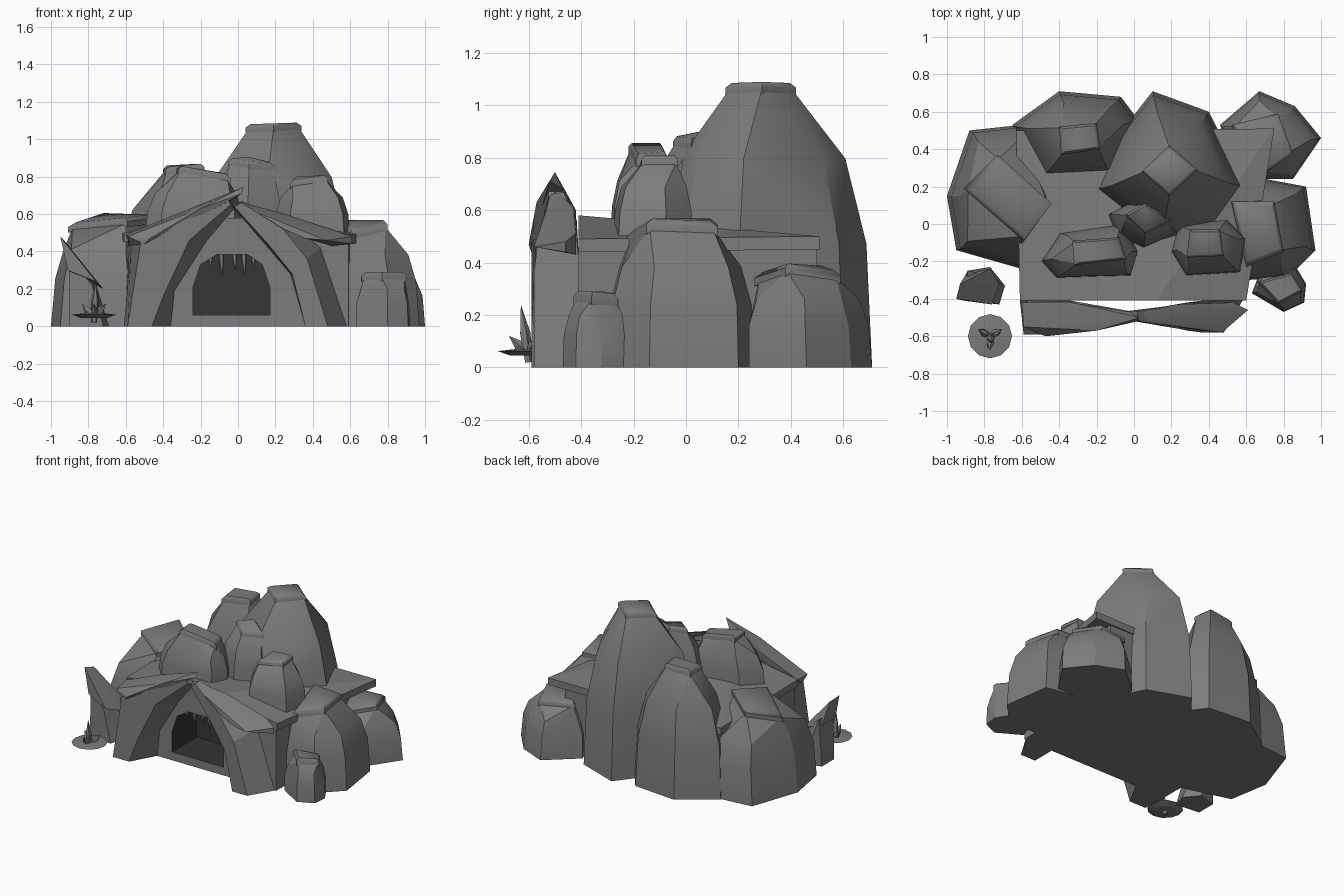
import bpy, bmesh, math
from mathutils import Vector


def material(name, v):
    m = bpy.data.materials.new(name)
    m.diffuse_color = (v, v, v, 1)
    return m


STONE = material("grey stone", 0.2)
DARK = material("cave darkness", 0.035)


def finish(name, bm, angle=None, mats=(STONE,)):
    bmesh.ops.recalc_face_normals(bm, faces=bm.faces)
    me = bpy.data.meshes.new(name)
    bm.to_mesh(me)
    bm.free()
    ob = bpy.data.objects.new(name, me)
    bpy.context.collection.objects.link(ob)
    for m in mats:
        me.materials.append(m)
    if angle:
        bpy.ops.object.select_all(action='DESELECT')
        ob.select_set(True)
        bpy.context.view_layer.objects.active = ob
        bpy.ops.object.shade_smooth_by_angle(angle=math.radians(angle))
    return ob


def hull(name, pts, angle=None, mats=(STONE,)):
    bm = bmesh.new()
    for p in pts:
        bm.verts.new(p)
    r = bmesh.ops.convex_hull(bm, input=bm.verts[:])
    junk = {g for g in r['geom_interior'] + r['geom_unused'] if isinstance(g, bmesh.types.BMVert)}
    bmesh.ops.delete(bm, geom=list(junk), context='VERTS')
    bmesh.ops.dissolve_limit(bm, angle_limit=math.radians(2), verts=bm.verts[:], edges=bm.edges[:])
    return finish(name, bm, angle, mats)


def prism(name, outline, y0, y1, inner=(), pinch=False):
    # x-z outline pulled from back (y1) to front (y0, own outline if given);
    # pinch narrows the depth towards x = 0
    def pos(x, y, z):
        if pinch:
            y = -0.49 + (y + 0.49) * min(1, 0.25 + abs(x) / 0.45)
        return (x, y, z)
    bm = bmesh.new()
    back = [bm.verts.new(pos(x, y1, z)) for x, z in outline]
    front = [bm.verts.new(pos(x, y0, z)) for x, z in (inner or outline)]
    bm.faces.new(back)
    bm.faces.new(front[::-1])
    n = len(outline)
    for i in range(n):
        bm.faces.new((back[i], front[i], front[(i + 1) % n], back[(i + 1) % n]))
    return finish(name, bm)


FULL = ((0, 1), (0.5, 0.97), (0.8, 0.83))
SLIM = ((0, 1), (0.45, 0.95), (0.76, 0.76))


def rock(name, base, z0, cap, thick=0.045, profile=FULL):
    # faceted boulder bulging from its base outline up to a tilted cap slab
    cap = [Vector(p) for p in cap]
    c = sum(cap, Vector()) / len(cap)
    zt = min(p.z for p in cap) - thick * 0.7
    bx = sum(p[0] for p in base) / len(base)
    by = sum(p[1] for p in base) / len(base)
    pts = []
    for f, s in profile:
        for x, y in base:
            ox, oy = bx + (c.x - bx) * f * 0.4, by + (c.y - by) * f * 0.4
            pts.append((ox + (x - bx) * s, oy + (y - by) * s, z0 + (zt - z0) * f))
    for p in cap:
        q = c + (p - c) * 0.9
        pts.append((q.x, q.y, q.z - thick * 0.6))
    hull(name, pts, angle=25)
    slab = []
    for p in cap:
        q = c + (p - c) * 0.82
        slab += [(q.x, q.y, q.z), (p.x, p.y, p.z - thick * 0.4), (p.x, p.y, p.z - thick)]
    hull(name + "_cap", slab, angle=50)


# Boulders standing on the ground
rock("peak_rock", [(0.1, 0.71), (0.4, 0.6), (0.6, 0.2), (0.44, -0.03), (0.15, -0.12),
                   (-0.22, 0.18), (-0.08, 0.48)], 0,
     [(0.19, 0.42, 1.085), (0.34, 0.29, 1.09), (0.19, 0.15, 1.085), (0.04, 0.28, 1.08)],
     profile=SLIM)
rock("back_left_rock", [(-0.65, 0.53), (-0.4, 0.71), (-0.07, 0.68), (0.02, 0.56),
                        (-0.1, 0.26), (-0.5, 0.24)], 0,
     [(-0.4, 0.52, 0.86), (-0.2, 0.54, 0.87), (-0.18, 0.4, 0.87), (-0.39, 0.37, 0.85)],
     profile=SLIM)
rock("left_rock", [(-0.88, 0.5), (-0.6, 0.53), (-0.45, 0.1), (-0.6, -0.24),
                   (-0.95, -0.14), (-1.0, 0.15)], 0,
     [(-0.73, 0.37, 0.61), (-0.44, 0.11, 0.6), (-0.59, -0.09, 0.58), (-0.91, 0.19, 0.55)], 0.05)
rock("right_rock", [(0.6, 0.26), (0.92, 0.2), (0.97, -0.14), (0.82, -0.29),
                    (0.58, -0.3), (0.42, 0.0)], 0,
     [(0.52, 0.12, 0.57), (0.75, 0.12, 0.56), (0.8, -0.15, 0.57), (0.6, -0.23, 0.52)], 0.06)
rock("back_right_rock", [(0.67, 0.71), (0.86, 0.63), (1.0, 0.46), (0.85, 0.24),
                         (0.55, 0.24), (0.46, 0.53)], 0,
     [(0.52, 0.53, 0.39), (0.77, 0.59, 0.37), (0.85, 0.38, 0.4), (0.68, 0.26, 0.36)], 0.05)
rock("small_front_rock", [(0.68, -0.24), (0.86, -0.22), (0.92, -0.32), (0.91, -0.42),
                          (0.8, -0.47), (0.63, -0.37)], 0,
     [(0.66, -0.31, 0.29), (0.84, -0.26, 0.28), (0.9, -0.36, 0.29), (0.77, -0.43, 0.29)], 0.05)

# Boulders sitting on the roof
rock("roof_left_rock", [(-0.5, -0.2), (-0.4, -0.05), (-0.06, 0.0), (0.02, -0.15),
                        (-0.02, -0.28), (-0.42, -0.29)], 0.45,
     [(-0.33, -0.09, 0.86), (-0.08, -0.07, 0.82), (-0.04, -0.19, 0.81), (-0.32, -0.22, 0.86)])
rock("roof_middle_rock", [(-0.14, 0.05), (0.05, 0.15), (0.2, 0.1), (0.23, -0.05),
                          (0.05, -0.13), (-0.1, -0.06)], 0.45,
     [(-0.05, 0.05, 0.9), (0.06, 0.11, 0.91), (0.2, 0.02, 0.87), (0.06, -0.05, 0.88)])
rock("roof_right_rock", [(0.24, 0.0), (0.5, 0.02), (0.6, -0.08), (0.57, -0.26),
                         (0.28, -0.28), (0.2, -0.15)], 0.45,
     [(0.3, -0.03, 0.8), (0.46, -0.03, 0.81), (0.48, -0.17, 0.81), (0.28, -0.18, 0.78)])

# Cave body with an arched opening
wall = hull("cave_wall", [(x, y, z) for x, y, z in (
    (-0.6, -0.41, 0), (0.59, -0.41, 0), (-0.6, 0.5, 0), (0.62, 0.5, 0),
    (-0.58, -0.41, 0.47), (0.59, -0.41, 0.45), (-0.08, -0.41, 0.55), (0.1, -0.41, 0.55),
    (-0.6, 0.5, 0.46), (0.62, 0.5, 0.46))], mats=(STONE, DARK))
arch = [(-0.24, 0.06), (0.17, 0.06), (0.17, 0.21), (0.13, 0.33), (0.05, 0.385),
        (-0.11, 0.385), (-0.2, 0.33), (-0.24, 0.21)]
cutter = prism("arch_cutter", arch, -0.5, -0.13)
cutter.hide_render = True
mod = wall.modifiers.new("opening", 'BOOLEAN')
mod.operation, mod.object, mod.solver = 'DIFFERENCE', cutter, 'EXACT'
bpy.context.view_layer.objects.active = wall
bpy.ops.object.modifier_apply(modifier=mod.name)
bpy.data.objects.remove(cutter)
for f in wall.data.polygons:
    c = f.center
    inside = -0.25 < c.x < 0.18 and 0.05 < c.z < 0.395 and -0.405 < c.y < -0.1
    f.material_index = 1 if inside else 0

# Roof slab, raised at the front
roof = [(-0.61, -0.41, 0.5), (-0.1, -0.41, 0.58), (0.12, -0.41, 0.58), (0.6, -0.41, 0.49),
        (0.75, 0.51, 0.5), (-0.63, 0.5, 0.5)]
hull("roof_slab", [(x, y, z - d) for x, y, z in roof for d in (0, 0.05)])

# Leaning entrance pillars, with narrower front faces
prism("left_pillar",
      [(-0.61, 0), (-0.36, 0), (-0.34, 0.19), (-0.18, 0.44), (-0.02, 0.63), (-0.04, 0.68), (-0.3, 0.56), (-0.57, 0.44)],
      -0.59, -0.41,
      [(-0.59, 0), (-0.46, 0), (-0.4, 0.16), (-0.26, 0.46), (-0.04, 0.65), (-0.05, 0.68), (-0.3, 0.56), (-0.52, 0.45)],
      pinch=True)
prism("right_pillar",
      [(0.36, 0), (0.58, 0), (0.44, 0.42), (0.27, 0.56), (0.02, 0.67), (-0.03, 0.64), (0.16, 0.42), (0.28, 0.28)],
      -0.58, -0.41,
      [(0.36, 0), (0.48, 0), (0.37, 0.36), (0.24, 0.52), (0.02, 0.66), (-0.02, 0.64), (0.16, 0.44), (0.29, 0.28)],
      pinch=True)

# Stone slabs laid along the pillars
hull("left_lintel", [(-0.6, -0.42, 0.49), (-0.59, -0.55, 0.48), (-0.47, -0.6, 0.47),
                     (-0.5, -0.59, 0.44), (-0.58, -0.5, 0.43), (-0.33, -0.42, 0.6),
                     (-0.2, -0.57, 0.63), (-0.25, -0.565, 0.56), (-0.3, -0.43, 0.54),
                     (0.03, -0.5, 0.745), (0.02, -0.52, 0.71), (-0.02, -0.47, 0.68)], angle=25)
hull("right_lintel", [(-0.02, -0.5, 0.67), (0.02, -0.48, 0.66), (0.22, -0.43, 0.61),
                      (0.1, -0.53, 0.61), (0.22, -0.55, 0.53), (0.53, -0.42, 0.51),
                      (0.61, -0.46, 0.48), (0.47, -0.58, 0.46), (0.61, -0.46, 0.44),
                      (0.36, -0.57, 0.47), (0.5, -0.42, 0.43)], angle=25)


def spike(name, a, b, r, sides=5, mid=0.0):
    # pointed shard from a to b, with an optional swollen middle
    a, b = Vector(a), Vector(b)
    q = (b - a).to_track_quat('Z', 'Y')
    pts = [b]
    for t, s in ((0, 1 - mid), (0.5, 0.75 + mid * 0.5)):
        for i in range(sides):
            w = math.tau * i / sides
            pts.append(a.lerp(b, t) + q @ Vector((math.cos(w) * r * s, math.sin(w) * r * s, 0)))
    hull(name, pts)


# Stalactites in the cave mouth
for i, (x, l) in enumerate(((-0.15, 0.08), (-0.09, 0.12), (-0.02, 0.09), (0.03, 0.12), (0.08, 0.08))):
    spike(f"stalactite_{i}", (x, -0.37, 0.4), (x + 0.005, -0.37, 0.39 - l), 0.017)

# Standing shard at the left with a lower shoulder
hull("left_shard_base", [(-0.9, -0.41, 0), (-0.72, -0.43, 0), (-0.69, -0.33, 0), (-0.77, -0.23, 0),
                         (-0.9, -0.27, 0), (-0.9, -0.4, 0.36), (-0.78, -0.42, 0.22),
                         (-0.77, -0.28, 0.26), (-0.89, -0.25, 0.34)])
hull("left_shard_tip", [(-0.95, -0.4, 0.48), (-0.93, -0.32, 0.46), (-0.91, -0.41, 0.3),
                        (-0.76, -0.43, 0.24), (-0.72, -0.32, 0.2), (-0.77, -0.24, 0.26), (-0.9, -0.27, 0.3)])

# Thin dish with a small crystal cluster
cx, cy = -0.77, -0.6
hull("dish", [(cx + math.cos(i * math.tau / 12) * r, cy + math.sin(i * math.tau / 12) * r, z)
              for i in range(12) for r, z in ((0.118, 0.062), (0.05, 0.07), (0.07, 0.045))])
spike("tall_crystal", (cx, cy, 0.02), (cx + 0.01, cy - 0.03, 0.24), 0.024, mid=0.3)
for i in range(3):
    w = math.radians(30 + 120 * i)
    spike(f"side_crystal_{i}", (cx, cy, 0.05),
          (cx + math.cos(w) * 0.075, cy + math.sin(w) * 0.075, 0.12), 0.022, mid=0.4)
